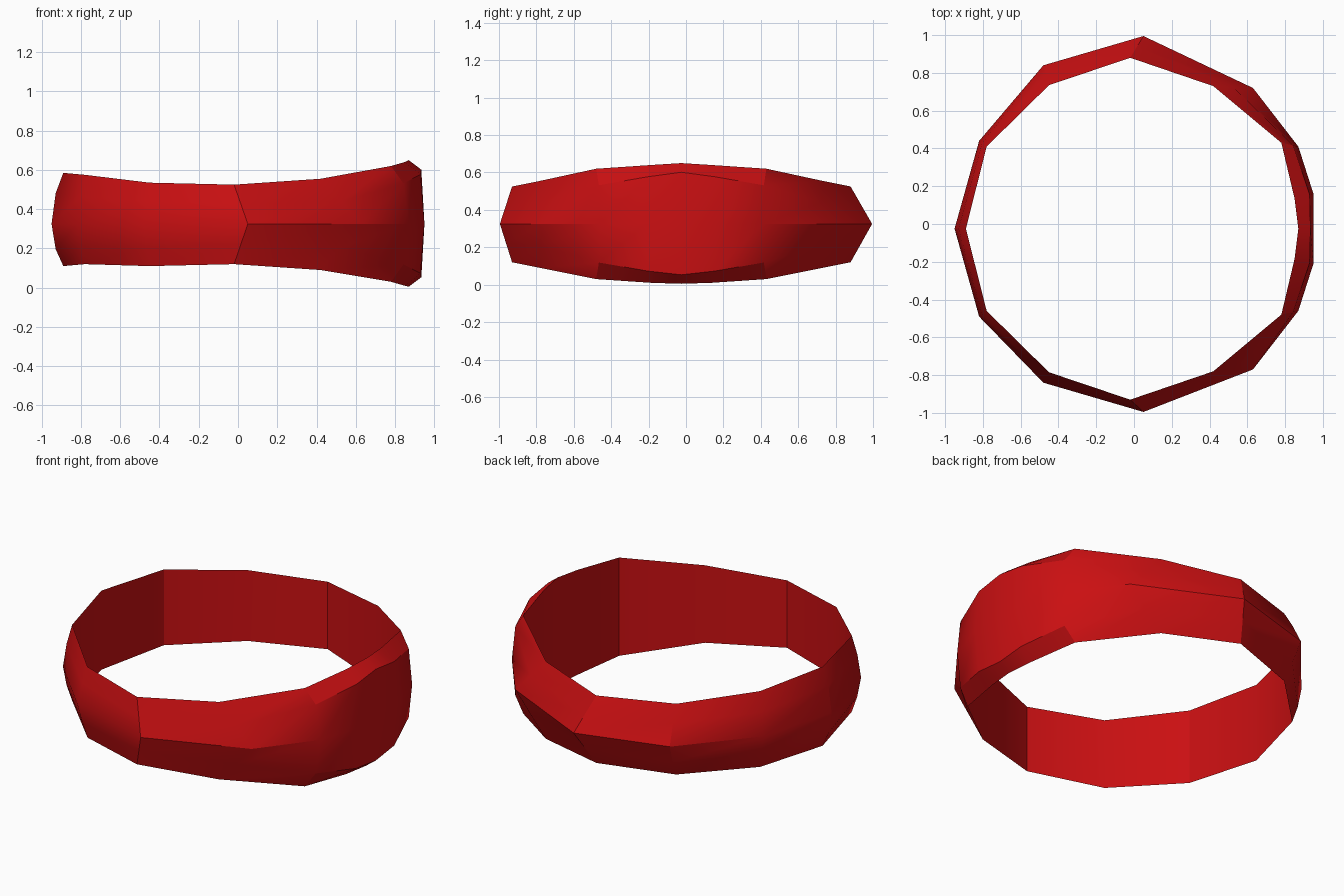
import bpy
import bmesh
import math

# Remove the default cube
cube = bpy.data.objects.get("Cube")
if cube:
    bpy.data.objects.remove(cube, do_unlink=True)

MIDDLE = 0.325
OFFSET = -0.025

# Half of the band, from its wide side round to its narrow side:
# inner x, inner y, ridge x, ridge y, top, bottom, shoulder outward, shoulder upward
half = [
    (0.87, 0, 0.95, 0, 0.65, 0.005, 0.8, 0.85),
    (0.85, 0.16, 0.95, 0.185, 0.64, 0.01, 0.8, 0.8),
    (0.78, 0.455, 0.87, 0.435, 0.62, 0.03, 0.7, 0.7),
    (0.42, 0.755, 0.63, 0.745, 0.555, 0.09, 0.5, 0.5),
    (-0.02, 0.905, 0.05, 0.995, 0.525, 0.12, 0.5, 0.5),
    (-0.45, 0.76, -0.48, 0.84, 0.535, 0.11, 0.5, 0.55),
    (-0.78, 0.435, -0.82, 0.465, 0.575, 0.12, 0.6, 0.55),
    (-0.89, 0, -0.95, 0, 0.585, 0.11, 0.65, 0.6),
]


def make_material(name, colour):
    material = bpy.data.materials.new(name)
    material.use_nodes = True
    material.diffuse_color = colour
    shader = material.node_tree.nodes["Principled BSDF"]
    shader.inputs["Base Color"].default_value = colour
    return material


def cross_section(station, side):
    """Closed outline: flat inner wall, bevelled outside with a central ridge."""
    inner_x, inner_y, ridge_x, ridge_y, top, bottom, outward, upward = station
    inner_y = inner_y * side + OFFSET
    ridge_y = ridge_y * side + (OFFSET if abs(ridge_x) > 0.5 else 0)
    shoulder_x = inner_x + (ridge_x - inner_x) * outward
    shoulder_y = inner_y + (ridge_y - inner_y) * outward
    shoulder_low = MIDDLE + (bottom - MIDDLE) * upward
    shoulder_high = MIDDLE + (top - MIDDLE) * upward
    return [
        (inner_x, inner_y, bottom),
        (shoulder_x, shoulder_y, shoulder_low),
        (ridge_x, ridge_y, MIDDLE),
        (shoulder_x, shoulder_y, shoulder_high),
        (inner_x, inner_y, top),
    ]


# Sections all the way round: one half, then its mirror without the end stations
sections = [cross_section(s, 1) for s in half]
sections += [cross_section(s, -1) for s in reversed(half[1:-1])]

# Bridge neighbouring sections into a closed band
bm = bmesh.new()
rings = [[bm.verts.new(point) for point in section] for section in sections]
for index, ring in enumerate(rings):
    following = rings[(index + 1) % len(rings)]
    for corner in range(len(ring)):
        after = (corner + 1) % len(ring)
        bm.faces.new((ring[corner], following[corner], following[after], ring[after]))
bmesh.ops.recalc_face_normals(bm, faces=bm.faces)

mesh = bpy.data.meshes.new("ring_band")
bm.to_mesh(mesh)
bm.free()
mesh.materials.append(make_material("deep_red", (0.6, 0.005, 0.006, 1)))

band = bpy.data.objects.new("ring_band", mesh)
bpy.context.collection.objects.link(band)

# Soft facets with crisp rims
bpy.ops.object.select_all(action="DESELECT")
band.select_set(True)
bpy.context.view_layer.objects.active = band
bpy.ops.object.shade_smooth_by_angle(angle=math.radians(30))
